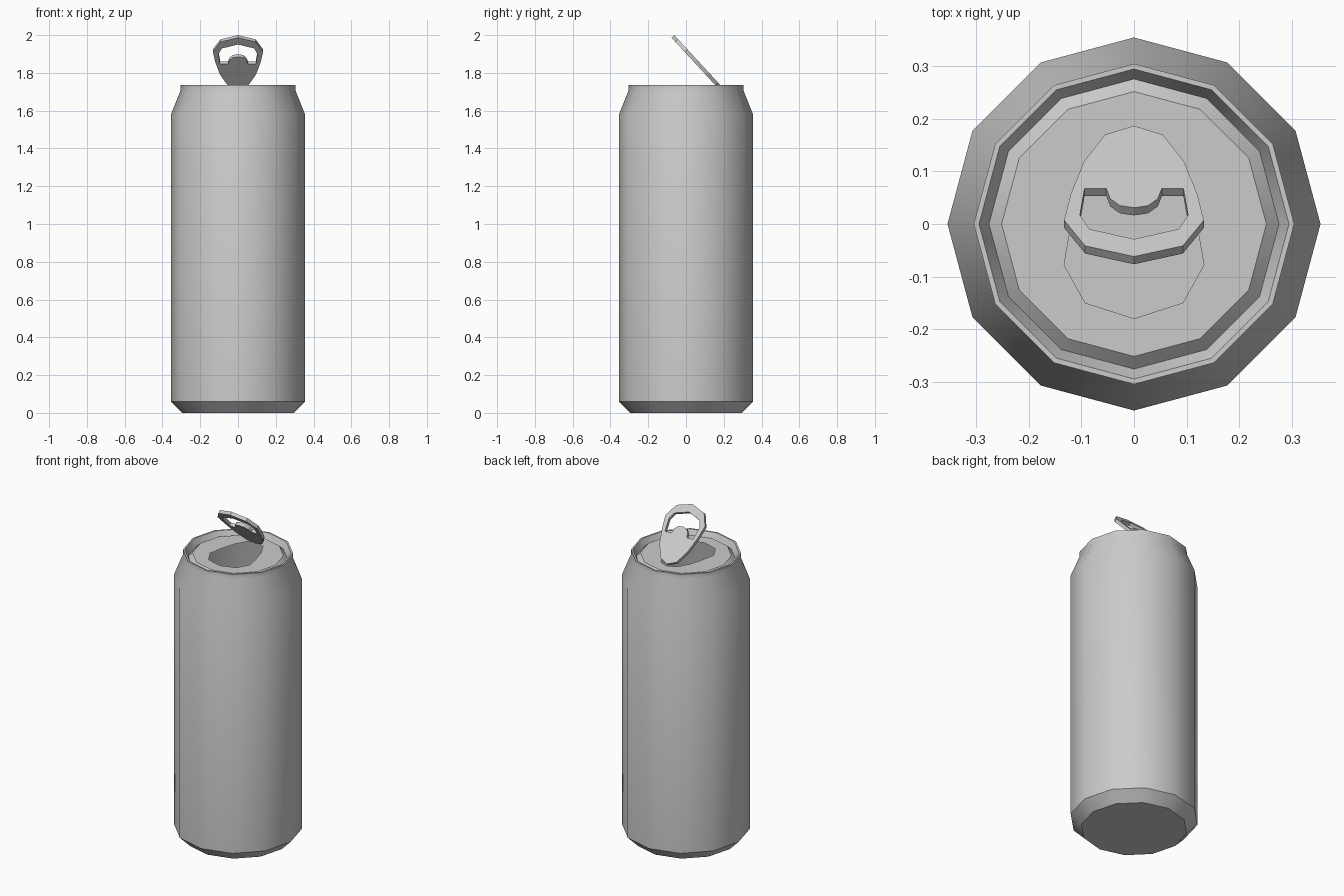
import bpy, bmesh
from math import sin, cos, radians, tau

if "Cube" in bpy.data.objects:
    bpy.data.objects.remove(bpy.data.objects["Cube"])

SIDES = 12
TILT = radians(47.3)
TAB_BASE_Y = 0.187


def mirrored(half):
    """Close a half outline (running from x=0 to x=0) by mirroring it."""
    return half + [(-x, y) for x, y in reversed(half) if x > 0]


def add_loop(bm, points, z):
    """Add a closed loop of edges, return verts and edges."""
    verts = [bm.verts.new((x, y, z)) for x, y in points]
    edges = [bm.edges.new((v, verts[(i + 1) % len(verts)])) for i, v in enumerate(verts)]
    return verts, edges


def finish(bm, name):
    mesh = bpy.data.meshes.new(name)
    bm.to_mesh(mesh)
    bm.free()
    obj = bpy.data.objects.new(name, mesh)
    bpy.context.collection.objects.link(obj)
    return obj


# Pull tab outline (x, distance from the hinge end); also the shape of the mouth hole
tab_outline = mirrored([(0, 0), (0.055, 0.025), (0.095, 0.10), (0.12, 0.19),
                        (0.133, 0.265), (0.093, 0.337), (0, 0.367)])
finger_hole = mirrored([(0, 0.23), (0.027, 0.224), (0.045, 0.205), (0.053, 0.176),
                        (0.094, 0.176), (0.103, 0.25), (0.085, 0.29), (0, 0.318)])

# Can body: base, side, shoulder, rim, groove and raised lid edge (radius, z)
profile = [(0.295, 0), (0.355, 0.06), (0.355, 1.58), (0.305, 1.705), (0.305, 1.735),
           (0.295, 1.735), (0.276, 1.695), (0.252, 1.718)]
bm = bmesh.new()
rings = [add_loop(bm, [(r * cos(tau * i / SIDES), r * sin(tau * i / SIDES))
                       for i in range(SIDES)], z) for r, z in profile]
for (low, _), (high, _) in zip(rings, rings[1:]):
    for i in range(SIDES):
        j = (i + 1) % SIDES
        bm.faces.new((low[i], low[j], high[j], high[i]))
bm.faces.new(list(reversed(rings[0][0])))

# Lid panel with the open mouth
_, mouth = add_loop(bm, [(x, TAB_BASE_Y - v) for x, v in tab_outline], profile[-1][1])
bmesh.ops.triangle_fill(bm, use_beauty=True, edges=rings[-1][1] + mouth, normal=(0, 0, 1))
bmesh.ops.recalc_face_normals(bm, faces=bm.faces)
can = finish(bm, "can_body")
bpy.context.view_layer.objects.active = can
can.select_set(True)
bpy.ops.object.shade_smooth_by_angle(angle=radians(32))

# Raised pull tab
bm = bmesh.new()
_, outer = add_loop(bm, [(x, -v) for x, v in tab_outline], 0)
_, inner = add_loop(bm, [(x, -v) for x, v in finger_hole], 0)
bmesh.ops.triangle_fill(bm, use_beauty=True, edges=outer + inner, normal=(0, 0, 1))
result = bmesh.ops.extrude_face_region(bm, geom=bm.faces[:], use_keep_orig=True)
moved = [g for g in result["geom"] if isinstance(g, bmesh.types.BMVert)]
bmesh.ops.translate(bm, verts=moved, vec=(0, 0, -0.02))
bmesh.ops.recalc_face_normals(bm, faces=bm.faces)
tab = finish(bm, "pull_tab")
tab.location = (0, TAB_BASE_Y, 1.73)
tab.rotation_euler = (-TILT, 0, 0)
